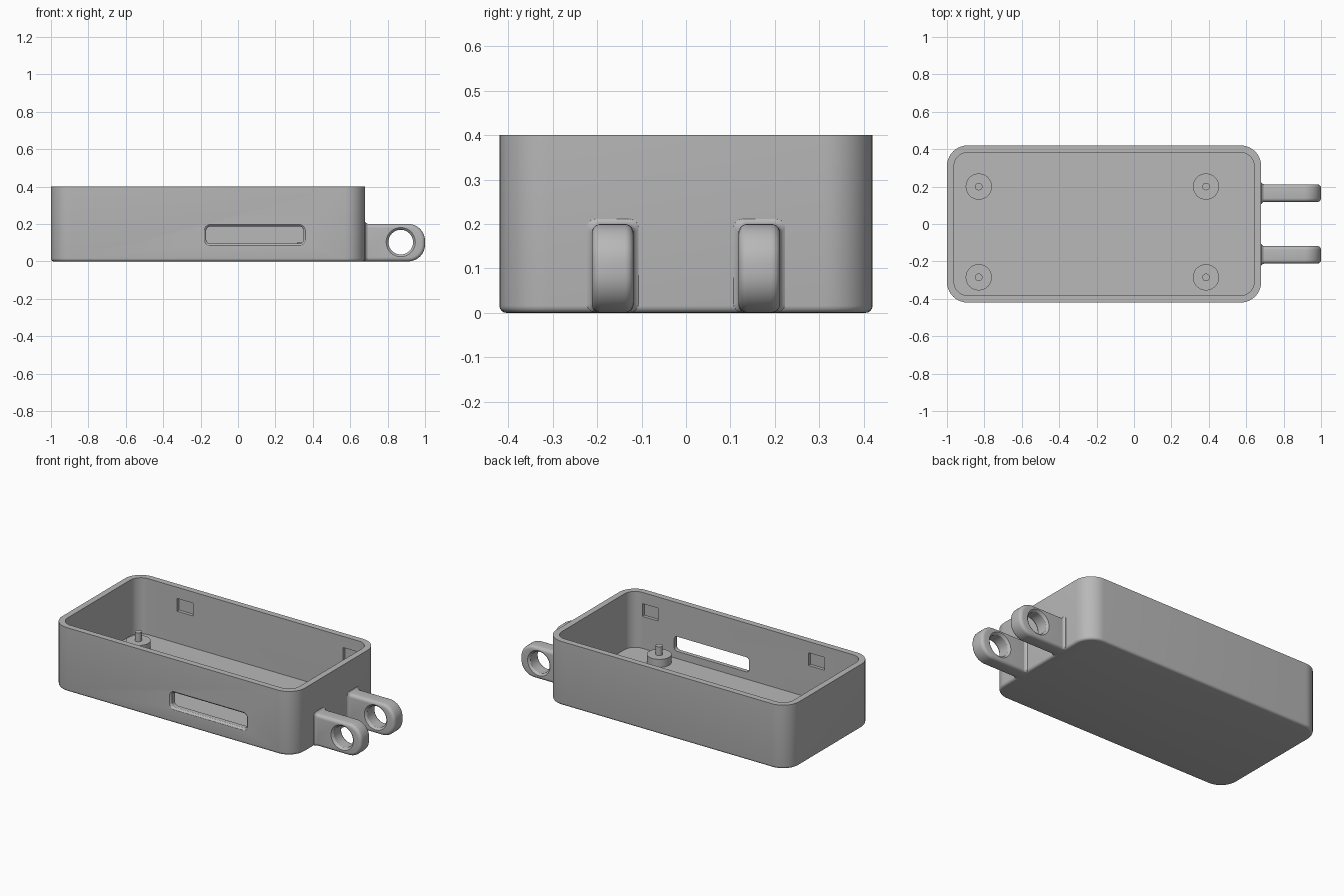
import bpy, bmesh
from math import cos, sin, pi

cube = bpy.data.objects.get("Cube")
if cube:
    bpy.data.objects.remove(cube, do_unlink=True)

grey = bpy.data.materials.new("plain grey")
grey.use_nodes = True
colour = (0.48, 0.48, 0.48, 1)
grey.diffuse_color = colour
grey.node_tree.nodes["Principled BSDF"].inputs["Base Color"].default_value = colour


def rounded(u0, u1, v0, v1, r_low, r_high, n=10):
    """Rectangle outline with separate corner radii on the low-u and high-u sides."""
    corners = [(u1 - r_high, v1 - r_high, r_high, 0), (u0 + r_low, v1 - r_low, r_low, 1),
               (u0 + r_low, v0 + r_low, r_low, 2), (u1 - r_high, v0 + r_high, r_high, 3)]
    return [(cu + r * cos(pi / 2 * (q + i / n)), cv + r * sin(pi / 2 * (q + i / n)))
            for cu, cv, r, q in corners for i in range(n + 1)]


def circle(u, v, r, n=40):
    return [(u + r * cos(2 * pi * i / n), v + r * sin(2 * pi * i / n)) for i in range(n)]


def loft(name, axis, sections):
    """Solid skinned through (position along axis, outline) sections, capped at both ends."""
    place = {"x": lambda p, u, v: (p, u, v), "y": lambda p, u, v: (u, p, v),
             "z": lambda p, u, v: (u, v, p)}[axis]
    bm = bmesh.new()
    rings = [[bm.verts.new(place(p, u, v)) for u, v in pts] for p, pts in sections]
    for a, b in zip(rings, rings[1:]):
        for i in range(len(a)):
            j = (i + 1) % len(a)
            bm.faces.new((a[i], a[j], b[j], b[i]))
    bm.faces.new(rings[0])
    bm.faces.new(rings[-1])
    bmesh.ops.remove_doubles(bm, verts=bm.verts, dist=1e-5)
    bmesh.ops.recalc_face_normals(bm, faces=bm.faces)
    mesh = bpy.data.meshes.new(name)
    bm.to_mesh(mesh)
    bm.free()
    mesh.materials.append(grey)
    ob = bpy.data.objects.new(name, mesh)
    bpy.context.collection.objects.link(ob)
    return ob


def activate(ob):
    bpy.ops.object.select_all(action="DESELECT")
    ob.select_set(True)
    bpy.context.view_layer.objects.active = ob


def cut(ob, cutter):
    cutter.hide_render = True
    mod = ob.modifiers.new("cut", "BOOLEAN")
    mod.operation, mod.solver, mod.object = "DIFFERENCE", "EXACT", cutter
    activate(ob)
    bpy.ops.object.modifier_apply(modifier=mod.name)
    bpy.data.objects.remove(cutter, do_unlink=True)


def smooth(ob):
    activate(ob)
    bpy.ops.object.shade_smooth_by_angle(angle=pi / 6)


# Open tray: rounded bottom edge, up the outside, over the rim, down to the floor
X0, X1, Y, TOP, FLOOR, R, WALL = -1.0, 0.68, 0.42, 0.4, 0.05, 0.11, 0.038


def outline(d):
    return rounded(X0 + d, X1 - d, -Y + d, Y - d, R - d, R - d)


fillet = 0.016
sections = [(fillet * (1 - sin(a)), outline(fillet * (1 - cos(a))))
            for a in (pi / 2 * (1 - i / 4) for i in range(5))]
tray = loft("tray", "z", sections + [(TOP, outline(0)), (TOP, outline(WALL)),
                                     (FLOOR, outline(WALL))])


# Slot through the front wall, flared at the outside
def slot(grow):
    r = 0.022 + grow
    return rounded(-0.17 - grow, 0.35 + grow, 0.095 - grow, 0.187 + grow, r, r, 6)


cut(tray, loft("slot_cutter", "y", [(-Y - 0.01, slot(0.011)), (-Y, slot(0.011)),
                                    (-Y + 0.004, slot(0.005)), (-Y + 0.012, slot(0)),
                                    (-Y + 0.08, slot(0))]))

# Shallow snap pockets inside the long walls
for x in (-0.635, 0.515):
    for side in (-1, 1):
        pocket = rounded(x - 0.055, x + 0.055, 0.25, 0.33, 0.001, 0.001, 1)
        cut(tray, loft("pocket_cutter", "y", [(side * 0.36, pocket), (side * 0.402, pocket)]))
smooth(tray)

# Standoffs with locating pins
for x in (-0.83, 0.385):
    for y in (-0.285, 0.2):
        base, pin = circle(x, y, 0.07), circle(x, y, 0.02)
        smooth(loft("standoff", "z", [(FLOOR - 0.01, base), (0.1, base),
                                      (0.1, pin), (0.155, pin)]))


# Hinge lugs with a filleted edge, an eye and a flared root
def lug_outline(d):
    return rounded(0.66, 1 - d, d, 0.2 - d, 0.001, 0.09 - d)


edge = 0.02
steps = [pi / 2 * i / 5 for i in range(6)]
for y in (-0.165, 0.165):
    half = 0.047
    near = [(y - half + edge * (1 - sin(a)), lug_outline(edge * (1 - cos(a))))
            for a in reversed([pi / 2 - s for s in steps])]
    far = [(2 * y - p, pts) for p, pts in near]
    near.sort(key=lambda s: s[0])
    far.sort(key=lambda s: s[0])
    lug = loft("hinge_lug", "y", near + far)
    eye = [(-0.06, 0.078), (-half, 0.078), (-0.042, 0.071), (-0.034, 0.066)]
    eye += [(-p, r) for p, r in reversed(eye)]
    cut(lug, loft("eye_cutter", "y", [(y + p, circle(0.87, 0.103, r)) for p, r in eye]))
    smooth(lug)
    flare = [(0.665, 0.013), (0.681, 0.011), (0.685, 0.005), (0.692, 0.001), (0.7, -0.001)]
    smooth(loft("lug_root", "x", [(x, rounded(y - half - g, y + half + g, 0.001, 0.2 + g,
                                              0.02, 0.02, 6)) for x, g in flare]))
